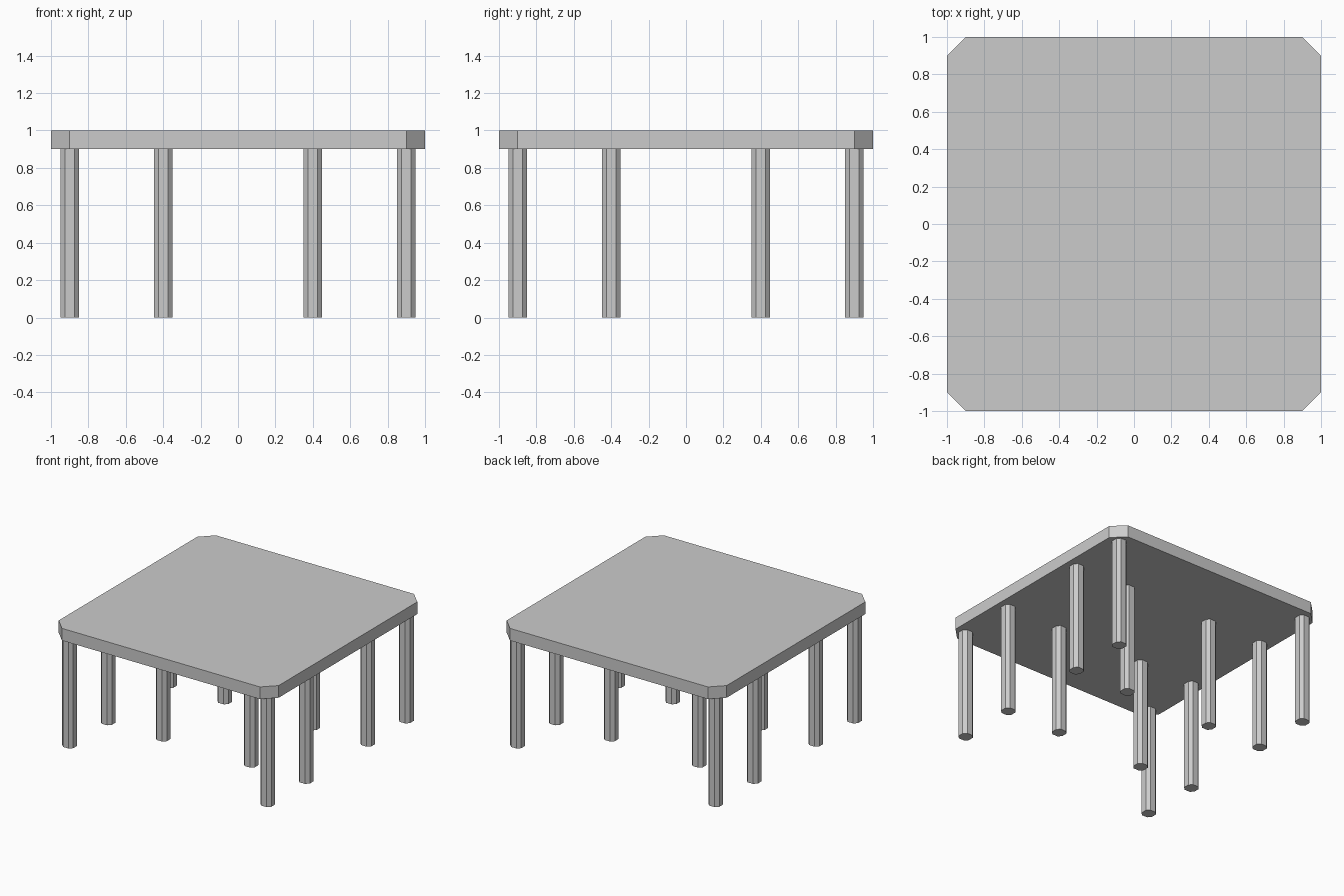
import bpy, bmesh

if "Cube" in bpy.data.objects:
    bpy.data.objects.remove(bpy.data.objects["Cube"])


def chamfered_block(name, x, y, half, cut, z0, z1):
    """Square prism with its four vertical edges cut off at 45 degrees."""
    a, b = half, half - cut
    outline = [(b, -a), (a, -b), (a, b), (b, a), (-b, a), (-a, b), (-a, -b), (-b, -a)]
    bm = bmesh.new()
    face = bm.faces.new([bm.verts.new((px, py, z0)) for px, py in outline])
    top = bmesh.ops.extrude_face_region(bm, geom=[face], use_keep_orig=True)["geom"]
    bmesh.ops.translate(bm, vec=(0, 0, z1 - z0),
                        verts=[g for g in top if isinstance(g, bmesh.types.BMVert)])
    bmesh.ops.recalc_face_normals(bm, faces=bm.faces)
    mesh = bpy.data.meshes.new(name)
    bm.to_mesh(mesh)
    bm.free()
    obj = bpy.data.objects.new(name, mesh)
    obj.location = (x, y, 0)
    bpy.context.collection.objects.link(obj)
    return obj


# Table top
chamfered_block("table_top", 0, 0, 1.0, 0.1, 0.9, 1.0)

# Legs: corners, side pairs and inner group, mirrored to all four quadrants
for label, x, y in (("corner_leg", 0.9, 0.9), ("side_leg", 0.9, 0.4), ("inner_leg", 0.4, 0.4)):
    for sx, side in ((-1, "left"), (1, "right")):
        for sy, end in ((-1, "front"), (1, "back")):
            chamfered_block(f"{end}_{side}_{label}", sx * x, sy * y, 0.05, 0.025, 0.0, 0.9)
